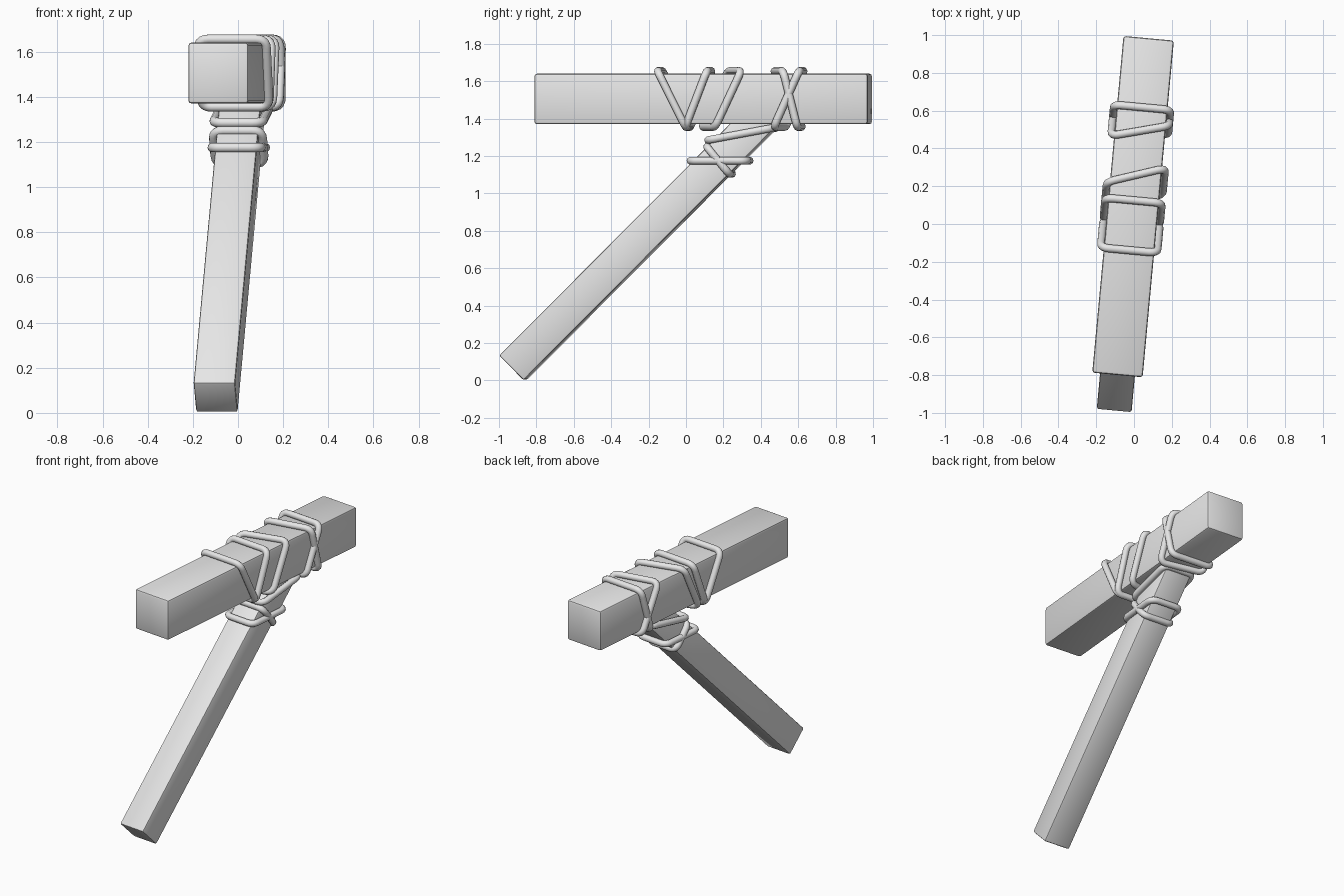
import bpy, bmesh, math
from mathutils import Matrix, Vector

if "Cube" in bpy.data.objects:
    bpy.data.objects.remove(bpy.data.objects["Cube"], do_unlink=True)

# Everything is laid out along y, then turned slightly about the vertical axis
CENTRE_Y = 0.092
FRAME = Matrix.Translation((-0.005, CENTRE_Y, 0)) @ Matrix.Rotation(math.radians(-5.3), 4, 'Z')
ROPE_RADIUS = 0.021

grey = bpy.data.materials.new("plain_grey")
grey.use_nodes = True
grey.diffuse_color = (0.8, 0.8, 0.8, 1)
grey.node_tree.nodes["Principled BSDF"].inputs["Base Color"].default_value = (0.8, 0.8, 0.8, 1)


def activate(ob):
    bpy.ops.object.select_all(action='DESELECT')
    ob.select_set(True)
    bpy.context.view_layer.objects.active = ob


def timber(name, size, matrix, bevel):
    """Square timber with softened edges."""
    mesh = bpy.data.meshes.new(name)
    bm = bmesh.new()
    bmesh.ops.create_cube(bm, size=1, matrix=Matrix.Diagonal((*size, 1)))
    bmesh.ops.bevel(bm, geom=bm.edges[:], offset=bevel, segments=2, profile=0.5, affect='EDGES')
    bm.to_mesh(mesh)
    bm.free()
    mesh.materials.append(grey)
    ob = bpy.data.objects.new(name, mesh)
    bpy.context.collection.objects.link(ob)
    ob.matrix_world = FRAME @ matrix
    activate(ob)
    bpy.ops.object.shade_smooth_by_angle(angle=math.radians(30))


def rope(name, first, second, half, twist_a=0, twist_b=0, corner=0.045, steps=5):
    """Closed rounded loop through two crossing strands, each given as (y, z)."""
    (ya, za), (yb, zb) = first, second
    ya, yb = ya - CENTRE_Y, yb - CENTRE_Y
    corners = [Vector(c) for c in ((-half, ya - twist_a, za), (half, ya + twist_a, za),
                                   (half, yb + twist_b, zb), (-half, yb - twist_b, zb))]
    points = []
    for i, c in enumerate(corners):
        a = c + (corners[i - 1] - c).normalized() * corner
        b = c + (corners[(i + 1) % 4] - c).normalized() * corner
        for s in range(steps + 1):
            t = s / steps
            points.append(a * (1 - t) ** 2 + c * 2 * t * (1 - t) + b * t * t)
    curve = bpy.data.curves.new(name, 'CURVE')
    curve.dimensions = '3D'
    curve.bevel_depth = ROPE_RADIUS
    curve.bevel_resolution = 3
    spline = curve.splines.new('POLY')
    spline.points.add(len(points) - 1)
    for target, p in zip(spline.points, points):
        target.co = (*p, 1)
    spline.use_cyclic_u = True
    curve.materials.append(grey)
    ob = bpy.data.objects.new(name, curve)
    bpy.context.collection.objects.link(ob)
    ob.matrix_world = FRAME
    activate(ob)
    bpy.ops.object.convert(target='MESH')
    bpy.ops.object.shade_smooth()


# Horizontal beam
timber("beam", (0.268, 1.79, 0.27), Matrix.Translation((0, 0, 1.505)), 0.014)

# Diagonal brace, its upper end buried in the beam
LENGTH = 1.95
tilt = Matrix.Rotation(math.radians(45), 4, 'X')
foot = Matrix.Translation((0, -1.022, 0.067))
timber("brace", (0.185, LENGTH, 0.186), foot @ tilt @ Matrix.Translation((0, LENGTH / 2, 0)), 0.01)

# Rope turns round the beam: y of top strand, y of bottom strand, twists
TOP, BOTTOM = 1.655, 1.355
beam_turns = [(-0.14, 0.01, 0, 0), (0.125, 0.01, 0, 0), (0.26, 0.12, 0.05, 0.05),
              (0.495, 0.61, 0.04, 0), (0.62, 0.505, 0, -0.02)]
for i, (y_top, y_bottom, ta, tb) in enumerate(beam_turns, 1):
    rope(f"beam_rope_{i}", (y_top, TOP), (y_bottom, BOTTOM), 0.15, ta, tb)

# Rope turns round the brace: front strand and back strand
brace_turns = [((0.03, 1.175), (0.335, 1.175)),
               ((0.12, 1.25), (0.24, 1.105)),
               ((0.125, 1.285), (0.475, 1.35))]
for i, (front, back) in enumerate(brace_turns, 1):
    rope(f"brace_rope_{i}", front, back, 0.108)
